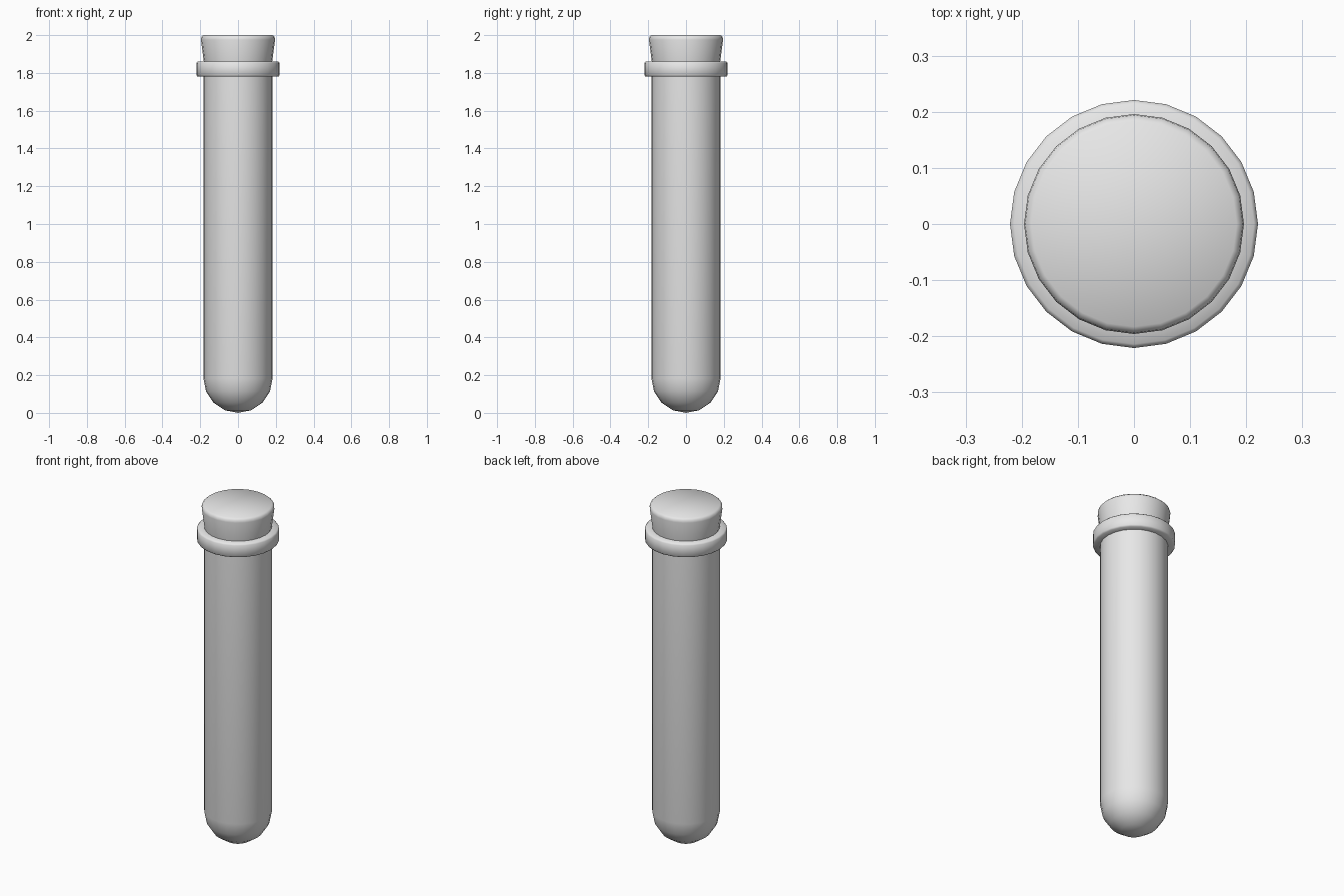
import bpy, bmesh, math

if "Cube" in bpy.data.objects:
    bpy.data.objects.remove(bpy.data.objects["Cube"])

SIDES = 24

glass = bpy.data.materials.new("light_grey")
glass.diffuse_color = (0.8, 0.8, 0.8, 1)
glass.use_nodes = True
glass.node_tree.nodes["Principled BSDF"].inputs["Base Color"].default_value = glass.diffuse_color


def lathe(name, profile, closed=False):
    """Revolve an (r, z) profile around z; r = 0 makes a pole."""
    bm = bmesh.new()
    rings = []
    for r, z in profile:
        if r == 0:
            rings.append([bm.verts.new((0, 0, z))] * SIDES)
        else:
            rings.append([bm.verts.new((r * math.cos(2 * math.pi * i / SIDES),
                                        r * math.sin(2 * math.pi * i / SIDES), z))
                          for i in range(SIDES)])
    pairs = list(zip(rings, rings[1:]))
    if closed:
        pairs.append((rings[-1], rings[0]))
    for a, b in pairs:
        for i in range(SIDES):
            j = (i + 1) % SIDES
            corners = list(dict.fromkeys([a[i], a[j], b[j], b[i]]))
            bm.faces.new(corners)
    bmesh.ops.recalc_face_normals(bm, faces=bm.faces)
    mesh = bpy.data.meshes.new(name)
    bm.to_mesh(mesh)
    bm.free()
    mesh.materials.append(glass)
    obj = bpy.data.objects.new(name, mesh)
    bpy.context.collection.objects.link(obj)
    bpy.ops.object.select_all(action='DESELECT')
    obj.select_set(True)
    bpy.context.view_layer.objects.active = obj
    bpy.ops.object.shade_smooth_by_angle(angle=math.radians(50))
    return obj


def bowl(r, centre_z, steps=4):
    """Quarter-circle profile from the bottom pole to the wall."""
    pts = [(0, centre_z - r)]
    for k in range(1, steps + 1):
        a = math.pi / 2 * k / steps
        pts.append((r * math.sin(a), centre_z - r * math.cos(a)))
    return pts


# Hollow tube with a round bottom
R, WALL = 0.183, 0.015
outer = bowl(R, R) + [(R, 1.85)]
inner = bowl(R - WALL, R) + [(R - WALL, 1.85)]
lathe("tube", outer + inner[::-1])

# Collar around the mouth
lathe("rim", [(0.168, 1.78), (0.214, 1.78), (0.221, 1.788),
              (0.221, 1.852), (0.214, 1.86), (0.168, 1.86)], closed=True)

# Tapered stopper with a softened top edge
lathe("stopper", [(0, 1.74), (0.162, 1.74), (0.181, 1.86), (0.196, 1.975),
                  (0.194, 1.99), (0.183, 2.0), (0, 2.0)])
